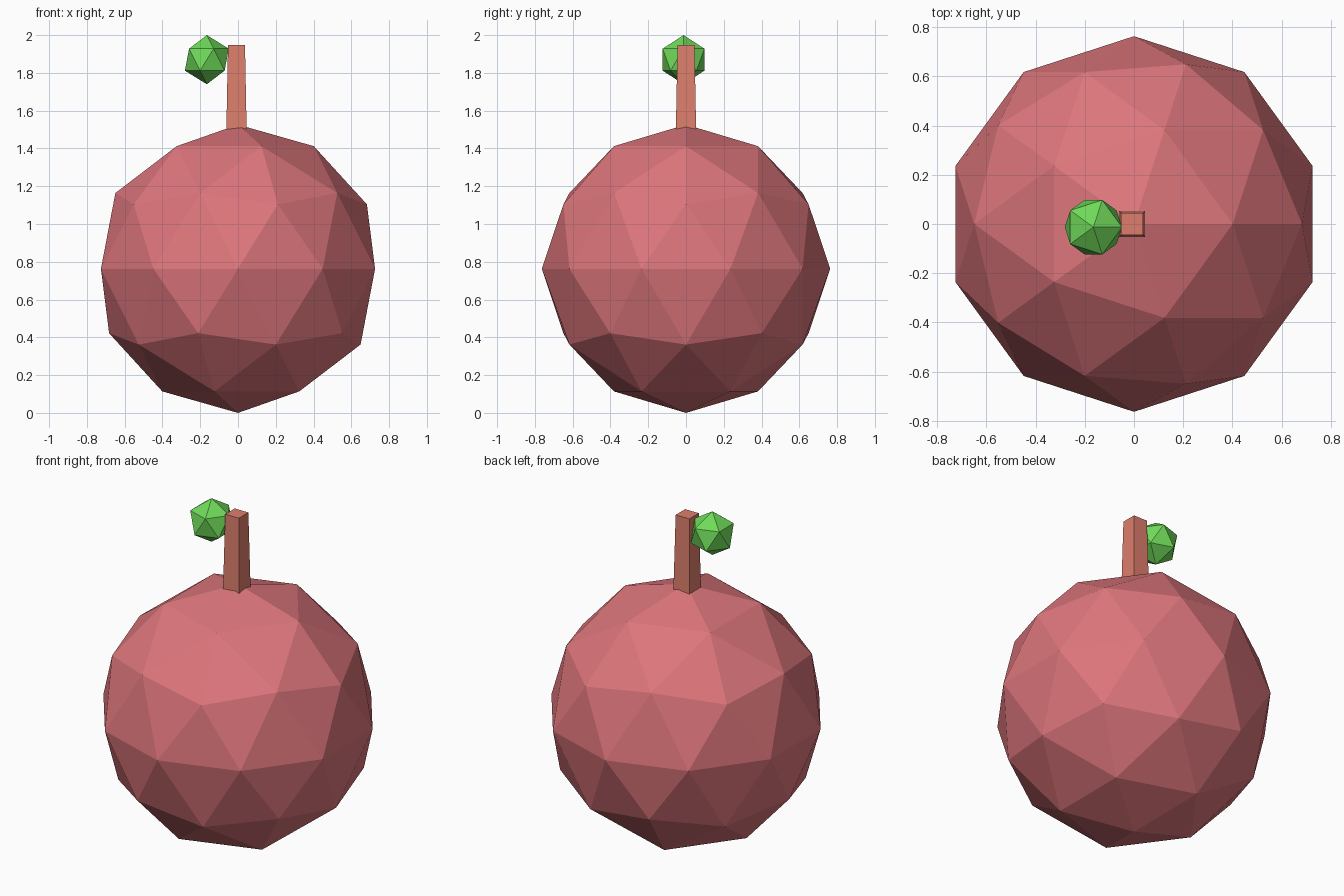
import bpy
import bmesh

cube = bpy.data.objects.get("Cube")
if cube:
    bpy.data.objects.remove(cube, do_unlink=True)


def material(name, rgb):
    mat = bpy.data.materials.new(name)
    mat.use_nodes = True
    colour = (*rgb, 1.0)
    mat.diffuse_color = colour
    mat.node_tree.nodes["Principled BSDF"].inputs["Base Color"].default_value = colour
    return mat


def faceted_ball(name, subdivisions, radius, location, mat):
    bpy.ops.mesh.primitive_ico_sphere_add(
        subdivisions=subdivisions, radius=radius, location=location)
    ball = bpy.context.object
    ball.name = name
    ball.data.materials.append(mat)
    return ball


red = material("fruit red", (0.72, 0.18, 0.20))
brown = material("stem brown", (0.73, 0.21, 0.15))
green = material("leaf green", (0.16, 0.70, 0.10))

# Fruit body and leaf, both flat-faced balls
R = 0.763
faceted_ball("fruit_body", 2, R, (0, 0, R), red)
faceted_ball("leaf", 1, 0.13, (-0.165, -0.013, 1.87), green)

# Square stem, narrowing upwards and sunk into the fruit
bottom, top = 1.48, 1.947
bm = bmesh.new()
bmesh.ops.create_cube(bm, size=2)
for v in bm.verts:
    upper = v.co.z > 0
    half = 0.045 if upper else 0.054
    v.co.x = v.co.x * half - 0.008
    v.co.y *= half
    v.co.z = top if upper else bottom
mesh = bpy.data.meshes.new("stem")
bm.to_mesh(mesh)
bm.free()
mesh.materials.append(brown)
bpy.context.collection.objects.link(bpy.data.objects.new("stem", mesh))
